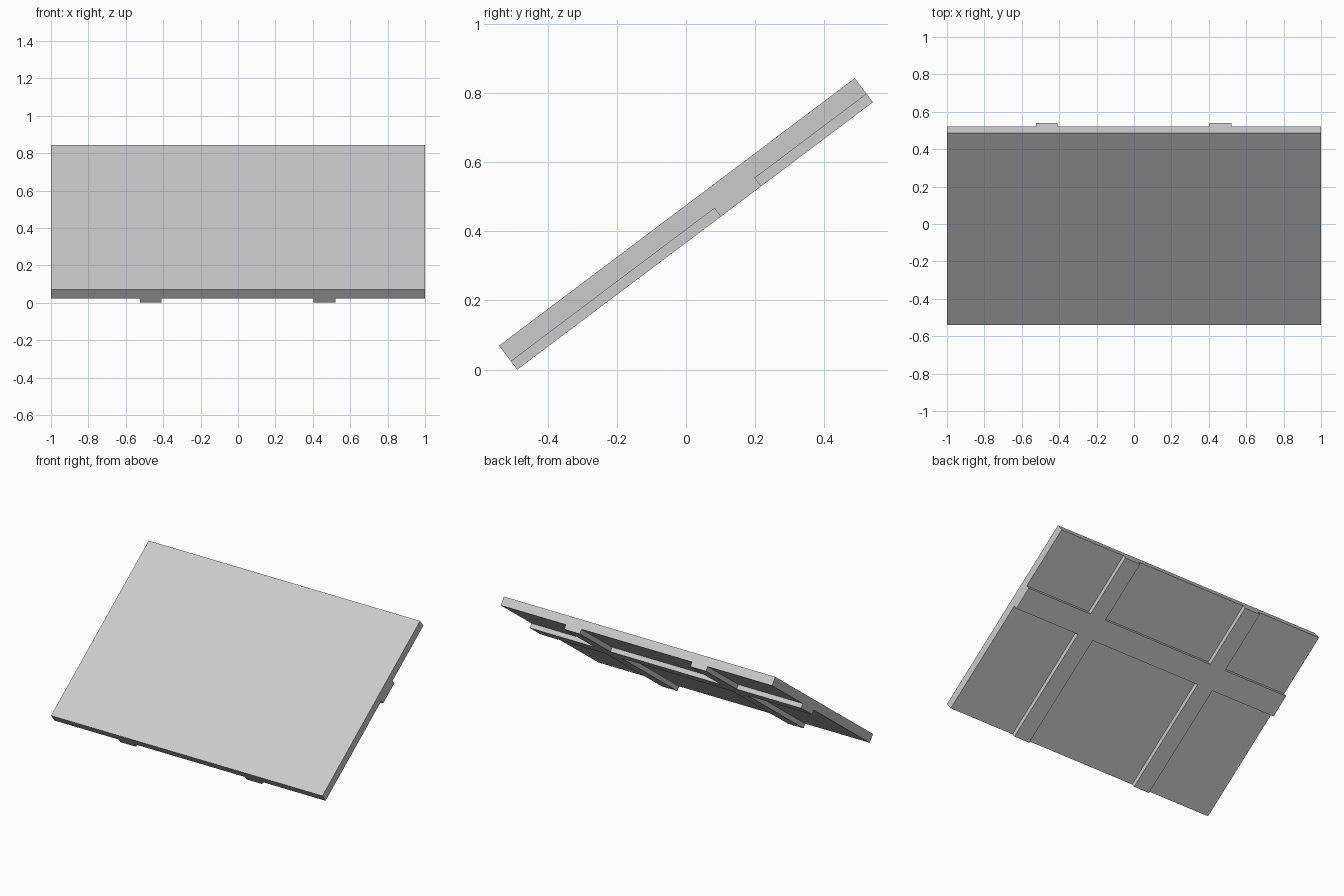
import bpy
import bmesh
import math
from mathutils import Matrix, Vector

cube = bpy.data.objects.get("Cube")
if cube:
    bpy.data.objects.remove(cube, do_unlink=True)

WIDTH, LENGTH = 2.0, 1.286
PANEL_THICK, RAIL_DEPTH = 0.057, 0.03
TILT = math.radians(36.94)
LONG_RAILS = [(-0.525, -0.41), (0.405, 0.52)]   # x ranges
CROSS_RAIL = (0.093, 0.239)                     # range along the slope

# Single plain grey material
grey = bpy.data.materials.new("light grey")
colour = (0.6, 0.6, 0.6, 1.0)
grey.use_nodes = True
grey.diffuse_color = colour
grey.node_tree.nodes["Principled BSDF"].inputs["Base Color"].default_value = colour

# Flat panel, its top level with half the full depth
bm = bmesh.new()
depth = PANEL_THICK + RAIL_DEPTH
centre = Vector((0, 0, RAIL_DEPTH / 2))
bmesh.ops.create_cube(bm, size=1, matrix=Matrix.Translation(centre)
                      @ Matrix.Diagonal((WIDTH, LENGTH, PANEL_THICK, 1)))


def score(point, normal):
    """Cut edges through the panel along a plane."""
    bmesh.ops.bisect_plane(bm, geom=bm.verts[:] + bm.edges[:] + bm.faces[:],
                           plane_co=point, plane_no=normal)


for rail in LONG_RAILS:
    for x in rail:
        score((x, 0, 0), (1, 0, 0))
for y in CROSS_RAIL:
    score((0, y, 0), (0, 1, 0))


def on_rail(face):
    c = face.calc_center_median()
    return (any(a < c.x < b for a, b in LONG_RAILS)
            or CROSS_RAIL[0] < c.y < CROSS_RAIL[1])


# Rails raised from the underside
bm.normal_update()
rails = [f for f in bm.faces if f.normal.z < -0.9 and on_rail(f)]
raised = bmesh.ops.extrude_face_region(bm, geom=rails)["geom"]
bmesh.ops.delete(bm, geom=[f for f in rails if f.is_valid], context='FACES')
bmesh.ops.translate(bm, vec=(0, 0, -RAIL_DEPTH),
                    verts=[v for v in raised if isinstance(v, bmesh.types.BMVert)])

# Merge the coplanar pieces
bmesh.ops.recalc_face_normals(bm, faces=bm.faces[:])
bmesh.ops.dissolve_limit(bm, angle_limit=math.radians(1),
                         verts=bm.verts[:], edges=bm.edges[:])

# Tilt so the back is high, resting on the ground
half_height = (LENGTH * math.sin(TILT) + depth * math.cos(TILT)) / 2
bm.transform(Matrix.Translation((0, 0, half_height)) @ Matrix.Rotation(TILT, 4, 'X'))

mesh = bpy.data.meshes.new("tilted_panel_with_rails")
bm.to_mesh(mesh)
bm.free()
mesh.materials.append(grey)
panel = bpy.data.objects.new("tilted_panel_with_rails", mesh)
bpy.context.collection.objects.link(panel)
